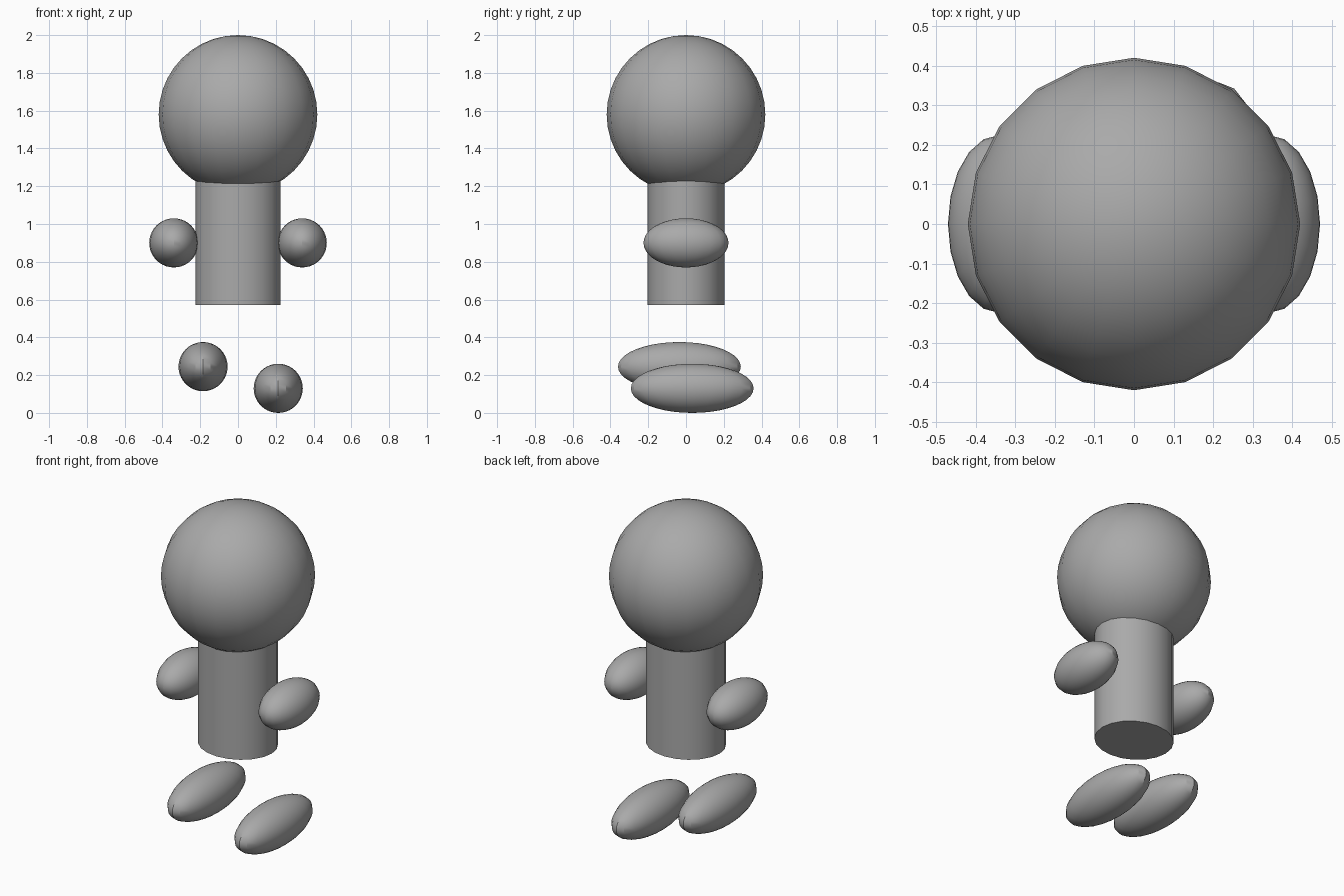
import bpy

if "Cube" in bpy.data.objects:
    bpy.data.objects.remove(bpy.data.objects["Cube"])

# One plain grey for the whole figure
grey = bpy.data.materials.new("grey")
grey.diffuse_color = (0.4, 0.4, 0.4, 1)
grey.use_nodes = True
grey.node_tree.nodes["Principled BSDF"].inputs["Base Color"].default_value = grey.diffuse_color


def finish(name, scale):
    ob = bpy.context.object
    ob.name = name
    ob.scale = scale
    ob.data.materials.append(grey)
    bpy.ops.object.transform_apply(location=False, rotation=False, scale=True)
    bpy.ops.object.shade_smooth_by_angle()
    return ob


def ellipsoid(name, centre, radii):
    bpy.ops.mesh.primitive_uv_sphere_add(segments=20, ring_count=20, radius=1, location=centre)
    return finish(name, radii)


# Head
ellipsoid("head", (0, 0, 1.58), (0.42, 0.42, 0.42))

# Body: oval cylinder whose top sits inside the head
bpy.ops.mesh.primitive_cylinder_add(vertices=20, radius=1, depth=1, location=(0, 0, 0.90))
finish("body", (0.225, 0.203, 0.66))

# Hands
for side, x in (("left", -0.34), ("right", 0.34)):
    ellipsoid(side + "_hand", (x, 0, 0.90), (0.13, 0.225, 0.13))

# Feet, caught mid-step: one raised and one lowered
ellipsoid("left_foot", (-0.185, -0.035, 0.245), (0.13, 0.325, 0.13))
ellipsoid("right_foot", (0.213, 0.033, 0.13), (0.13, 0.325, 0.13))
